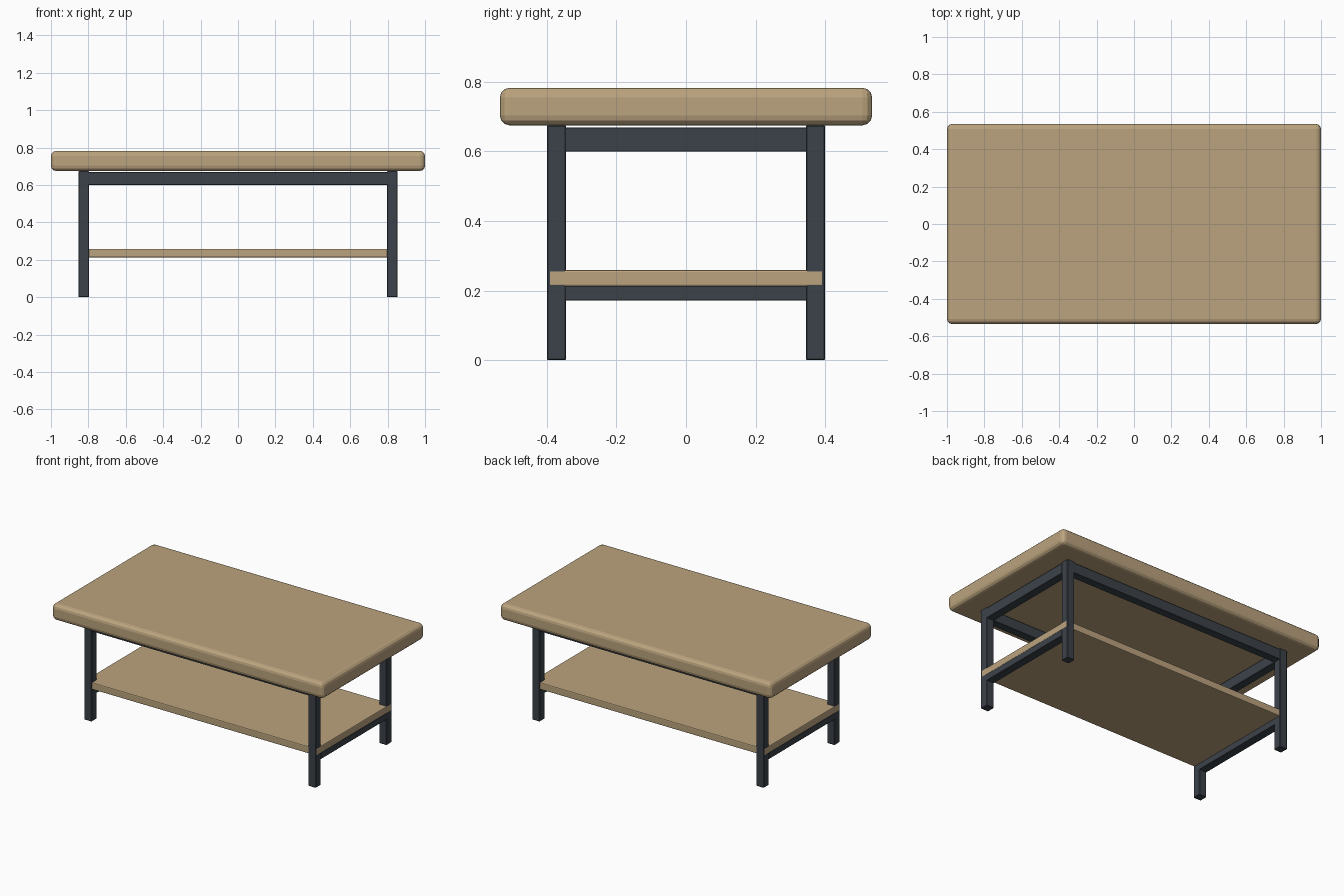
import bpy

old = bpy.data.objects.get("Cube")
if old:
    bpy.data.objects.remove(old, do_unlink=True)


def make_material(name, colour):
    mat = bpy.data.materials.new(name)
    mat.use_nodes = True
    mat.diffuse_color = (*colour, 1)
    mat.node_tree.nodes["Principled BSDF"].inputs["Base Color"].default_value = (*colour, 1)
    return mat


wood = make_material("light_wood", (0.50, 0.37, 0.21))
metal = make_material("dark_metal", (0.045, 0.055, 0.068))


def box(name, low, high, mat, bevel, segments=1):
    """Rounded box between two opposite corners."""
    centre = [(a + b) / 2 for a, b in zip(low, high)]
    bpy.ops.mesh.primitive_cube_add(size=1, location=centre)
    obj = bpy.context.object
    obj.name = obj.data.name = name
    obj.scale = [b - a for a, b in zip(low, high)]
    bpy.ops.object.transform_apply(location=False, rotation=False, scale=True)
    obj.data.materials.append(mat)
    mod = obj.modifiers.new("rounded_edges", "BEVEL")
    mod.width = bevel
    mod.segments = segments
    return obj


LEG_X, LEG_Y, THICK = 0.852, 0.40, 0.055
IN_X, IN_Y = LEG_X - THICK, LEG_Y - THICK
TOP_Z = 0.675

# Thick rounded top
box("table_top", (-1, -0.535, TOP_Z), (1, 0.535, 0.783), wood, 0.028, 3)

# Lower shelf, its ends just showing through the legs
box("shelf", (-LEG_X - 0.001, -0.395, 0.212), (LEG_X + 0.001, 0.395, 0.259), wood, 0.006, 2)

# Four square legs
for sx, side in ((1, "left"), (-1, "right")):
    for sy, end in ((-1, "front"), (1, "back")):
        xs = sorted((sx * IN_X, sx * LEG_X))
        ys = sorted((sy * IN_Y, sy * LEG_Y))
        box(f"{end}_{side}_leg", (xs[0], ys[0], 0), (xs[1], ys[1], TOP_Z), metal, 0.003)

# Side aprons and shelf supports
for sx, side in ((1, "left"), (-1, "right")):
    xs = sorted((sx * IN_X, sx * LEG_X))
    for part, z0, z1 in (("apron", 0.60, 0.669), ("shelf_support", 0.171, 0.214)):
        box(f"{side}_{part}", (xs[0], -IN_Y - 0.004, z0), (xs[1], IN_Y + 0.004, z1), metal, 0.002)

# Front and back aprons
for sy, end in ((-1, "front"), (1, "back")):
    ys = sorted((sy * IN_Y, sy * (LEG_Y - 0.002)))
    box(f"{end}_apron", (-IN_X - 0.004, ys[0], 0.60), (IN_X + 0.004, ys[1], 0.669), metal, 0.002)
